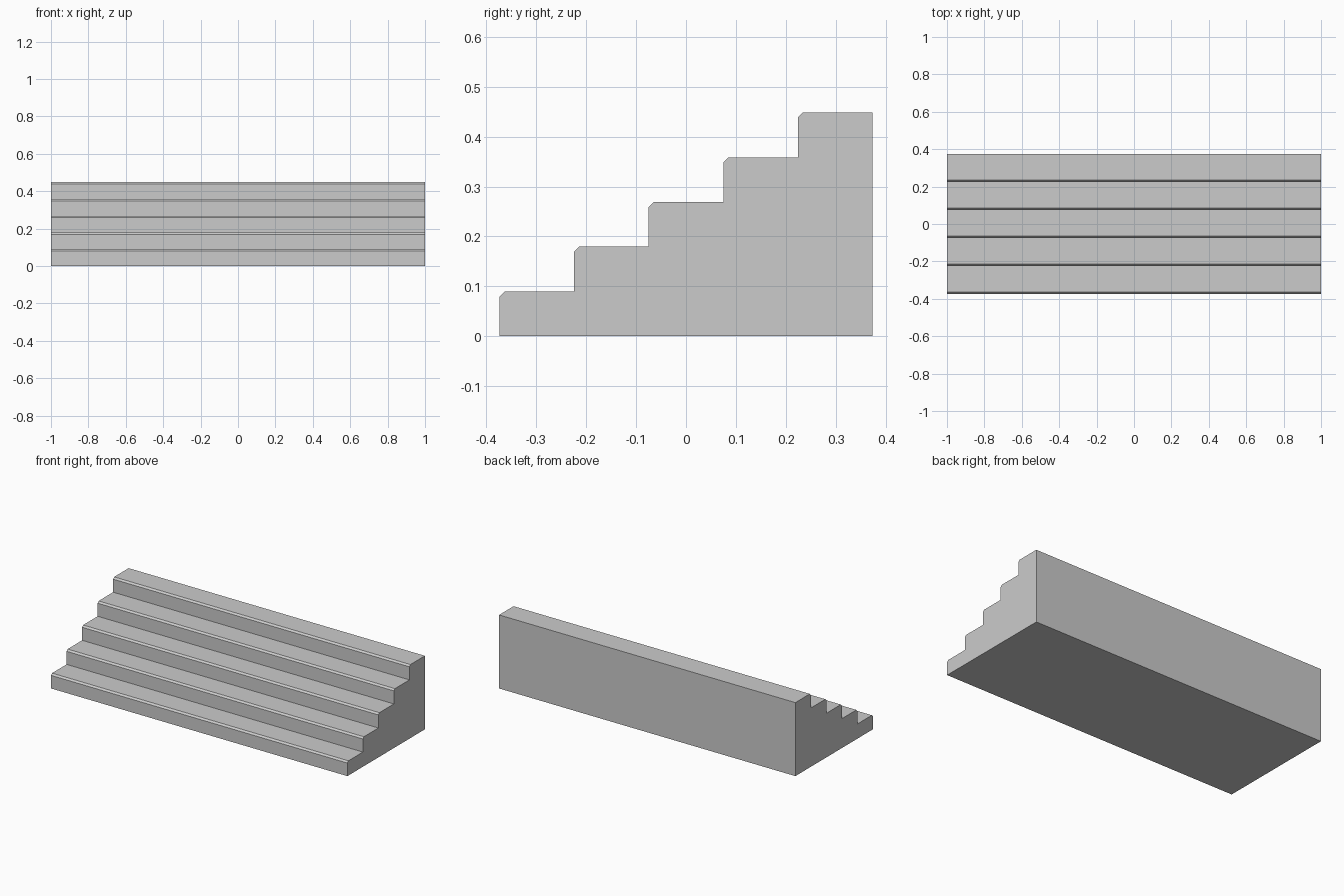
import bpy
import bmesh

cube = bpy.data.objects.get("Cube")
if cube:
    bpy.data.objects.remove(cube, do_unlink=True)

STEPS = 5
WIDTH = 2.0
RUN = 0.1495
RISE = 0.0897
CHAMFER = 0.01

# Plain grey for the whole flight
grey = bpy.data.materials.new("light_grey")
grey.use_nodes = True
colour = (0.6, 0.6, 0.6, 1)
grey.diffuse_color = colour
grey.node_tree.nodes["Principled BSDF"].inputs["Base Color"].default_value = colour

# Side profile: riser, chamfered nosing and tread for each step
back = STEPS * RUN / 2
profile = [(back, 0), (-back, 0)]
for i in range(STEPS):
    y = -back + i * RUN
    top = (i + 1) * RISE
    if i:
        profile.append((y, i * RISE))
    profile += [(y, top - CHAMFER), (y + CHAMFER, top)]
profile.append((back, STEPS * RISE))

# Extrude the profile across the full width
bm = bmesh.new()
side = bm.faces.new([bm.verts.new((-WIDTH / 2, y, z)) for y, z in profile])
result = bmesh.ops.extrude_face_region(bm, geom=[side], use_keep_orig=True)
moved = [v for v in result["geom"] if isinstance(v, bmesh.types.BMVert)]
bmesh.ops.translate(bm, verts=moved, vec=(WIDTH, 0, 0))
bmesh.ops.recalc_face_normals(bm, faces=bm.faces[:])

mesh = bpy.data.meshes.new("wide_steps")
bm.to_mesh(mesh)
bm.free()
mesh.materials.append(grey)
steps = bpy.data.objects.new("wide_steps", mesh)
bpy.context.collection.objects.link(steps)
